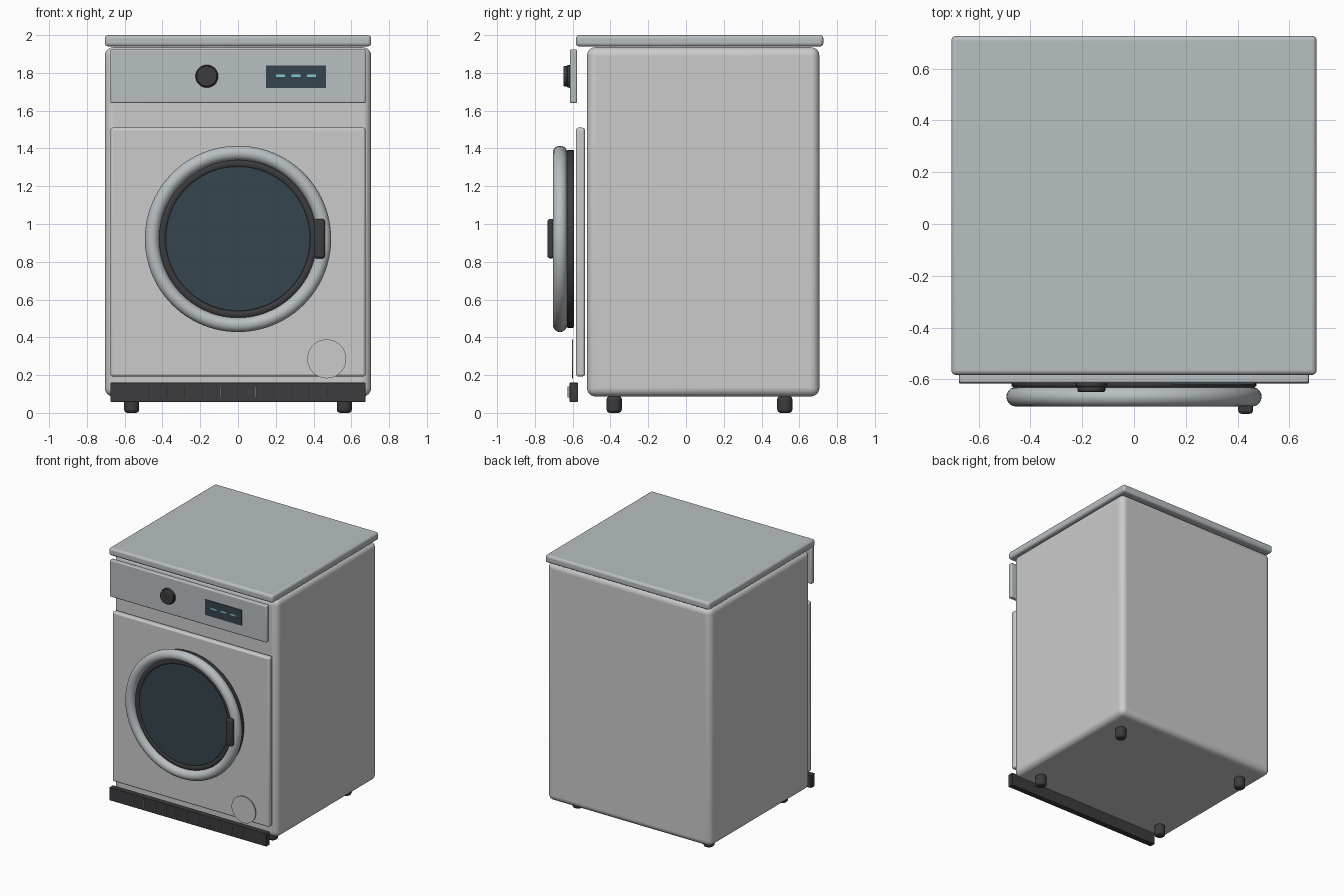
import bpy, math

if "Cube" in bpy.data.objects:
    bpy.data.objects.remove(bpy.data.objects["Cube"])


def mat(name, c):
    m = bpy.data.materials.new(name)
    m.diffuse_color = (*c, 1)
    m.use_nodes = True
    m.node_tree.nodes["Principled BSDF"].inputs["Base Color"].default_value = m.diffuse_color
    return m


WHITE = mat("white_enamel", (0.80, 0.80, 0.78))
STEEL = mat("brushed_steel", (0.48, 0.52, 0.54))
DARK = mat("dark_plastic", (0.045, 0.045, 0.05))
GLASS = mat("dark_glass", (0.035, 0.06, 0.075))
CYAN = mat("display_light", (0.25, 0.6, 0.68))
SLAT = mat("slat_grey", (0.35, 0.36, 0.37))


def finish(name, m, bevel=0, segs=4):
    o = bpy.context.object
    o.name = name
    o.data.materials.append(m)
    bpy.ops.object.transform_apply(location=False, rotation=True, scale=True)
    bpy.ops.object.shade_smooth_by_angle(angle=math.radians(35))
    if bevel:
        b = o.modifiers.new("bevel", 'BEVEL')
        b.width, b.segments = bevel, segs
        b.limit_method = 'ANGLE'
        b.angle_limit = math.radians(40)
    return o


def box(name, x, y, z, m, bevel=0, segs=4):
    """Box from (min, max) ranges."""
    bpy.ops.mesh.primitive_cube_add(size=1, location=[(a + b) / 2 for a, b in (x, y, z)])
    bpy.context.object.scale = [b - a for a, b in (x, y, z)]
    return finish(name, m, bevel, segs)


def disc(name, x, z, r, y, m, bevel=0, segs=3, verts=64):
    """Cylinder along y."""
    bpy.ops.mesh.primitive_cylinder_add(vertices=verts, radius=r, depth=y[1] - y[0],
                                        location=(x, (y[0] + y[1]) / 2, z),
                                        rotation=(math.pi / 2, 0, 0))
    return finish(name, m, bevel, segs)


def ring(name, z, y, R, r, m):
    bpy.ops.mesh.primitive_torus_add(major_radius=R, minor_radius=r, major_segments=96,
                                     minor_segments=20, location=(0, y, z),
                                     rotation=(math.pi / 2, 0, 0))
    return finish(name, m)


# Cabinet
box("cabinet", (-0.705, 0.705), (-0.524, 0.706), (0.087, 1.936), WHITE, 0.045, 6)
box("top_lid", (-0.705, 0.705), (-0.583, 0.727), (1.94, 2.0), STEEL, 0.018)
box("front_panel", (-0.675, 0.675), (-0.583, -0.535), (0.193, 1.51), WHITE, 0.014)

# Controls
box("control_panel", (-0.675, 0.675), (-0.614, -0.577), (1.64, 1.925), STEEL, 0.008, 3)
disc("dial_base", -0.165, 1.782, 0.06, (-0.629, -0.611), DARK, 0.005)
disc("dial_knob", -0.165, 1.782, 0.054, (-0.648, -0.627), DARK, 0.006)
box("display", (0.148, 0.465), (-0.619, -0.61), (1.72, 1.84), GLASS)
for i in range(3):
    x = 0.225 + i * 0.0825
    box(f"display_dash_{i + 1}", (x - 0.024, x + 0.024), (-0.622, -0.617), (1.779, 1.791), CYAN)

# Door
DZ = 0.921
disc("door_back", 0, DZ, 0.471, (-0.632, -0.592), DARK, 0.01)
ring("door_ring", DZ, -0.667, 0.455, 0.038, STEEL)
ring("door_seal", DZ, -0.645, 0.40, 0.026, DARK)
disc("door_glass", 0, DZ, 0.383, (-0.668, -0.625), GLASS, 0.006)
box("door_handle", (0.402, 0.46), (-0.733, -0.695), (0.818, 1.027), DARK, 0.014)

# Filter cover and kick plate
disc("filter_cover", 0.47, 0.286, 0.103, (-0.603, -0.597), WHITE)
box("kick_plate", (-0.675, 0.675), (-0.616, -0.572), (0.058, 0.16), DARK, 0.004, 2)
for i in range(11):
    x = -0.471 + i * 0.0942
    box(f"kick_slat_{i + 1}", (x - 0.003, x + 0.003), (-0.628, -0.612), (0.081, 0.14), SLAT)

# Feet
for sx, side in ((-1, "left"), (1, "right")):
    for y, end in ((-0.38, "front"), (0.523, "back")):
        bpy.ops.mesh.primitive_cylinder_add(vertices=32, radius=0.04, depth=0.09,
                                            location=(sx * 0.563, y, 0.045))
        finish(f"{end}_{side}_foot", DARK, 0.018)
